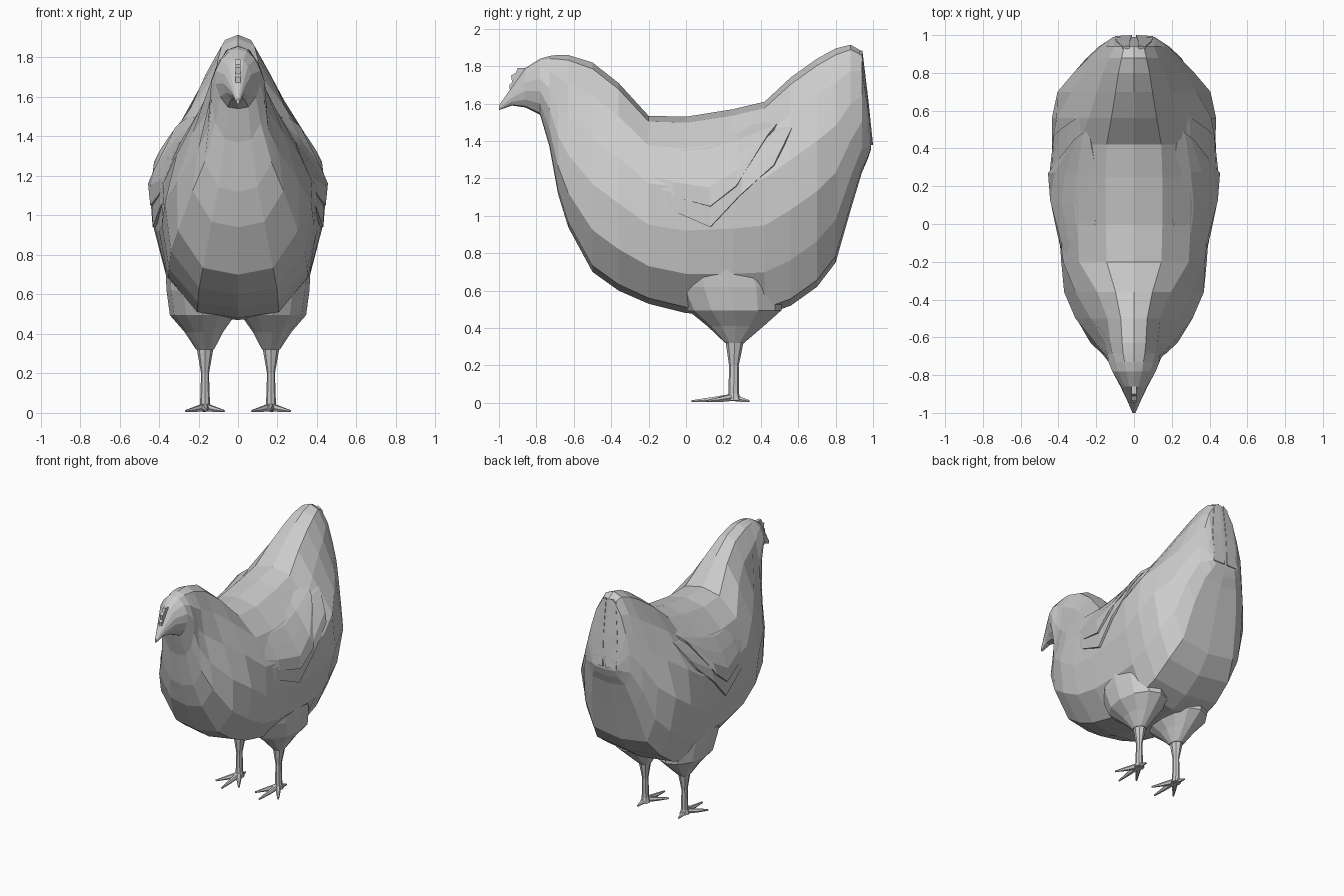
import bpy
import bmesh
from math import sin, cos, pi
from mathutils import Vector

if "Cube" in bpy.data.objects:
    bpy.data.objects.remove(bpy.data.objects["Cube"])


def make(name, verts, faces):
    me = bpy.data.meshes.new(name)
    me.from_pydata([tuple(v) for v in verts], [], faces)
    bm = bmesh.new()
    bm.from_mesh(me)
    bmesh.ops.recalc_face_normals(bm, faces=bm.faces)
    bm.to_mesh(me)
    bm.free()
    ob = bpy.data.objects.new(name, me)
    bpy.context.collection.objects.link(ob)
    return ob


def loft(name, rings):
    n = len(rings[0])
    verts = [v for r in rings for v in r]
    faces = [(i * n + j, i * n + (j + 1) % n, (i + 1) * n + (j + 1) % n, (i + 1) * n + j)
             for i in range(len(rings) - 1) for j in range(n)]
    faces.append(tuple(range(n))[::-1])
    faces.append(tuple(range(len(verts) - n, len(verts))))
    return make(name, verts, faces)


def mirror(ob):
    ob.modifiers.new("mirror", 'MIRROR').use_mirror_merge = False
    return ob


# Body stations along y: y, bottom z, top z, half widths at four heights
STATIONS = [
    (-1.0, 1.565, 1.59, .008, .008, .008, .006),
    (-.93, 1.59, 1.69, .03, .038, .036, .028),
    (-.86, 1.58, 1.79, .06, .072, .068, .05),
    (-.78, 1.54, 1.84, .09, .115, .115, .085),
    (-.73, 1.37, 1.855, .115, .135, .135, .10),
    (-.685, 1.12, 1.86, .17, .155, .14, .115),
    (-.63, .94, 1.86, .23, .205, .15, .125),
    (-.5, .70, 1.82, .305, .31, .23, .14),
    (-.36, .60, 1.71, .34, .37, .31, .195),
    (-.2, .53, 1.535, .35, .385, .375, .29),
    (0, .48, 1.53, .355, .40, .40, .30),
    (.25, .47, 1.57, .36, .42, .42, .30),
    (.42, .47, 1.61, .365, .43, .435, .29),
    (.56, .52, 1.74, .365, .435, .41, .24),
    (.7, .62, 1.84, .355, .405, .33, .195),
    (.8, .75, 1.895, .30, .32, .265, .165),
    (.88, 1.03, 1.915, .25, .24, .19, .13),
    (.94, 1.23, 1.88, .185, .18, .145, .105),
    (.97, 1.30, 1.64, .14, .14, .13, .11),
    (.99, 1.36, 1.46, .11, .11, .10, .09),
]
LEVELS = [0, .03, .2, .42, .64, .84, .97, 1]


def half_profile(s):
    belly = .75 if s[0] > .3 else .58
    xs = [0, s[3] * belly, *s[3:7], s[6] * .5, 0]
    return [(x, s[1] + t * (s[2] - s[1])) for x, t in zip(xs, LEVELS)]


def body_half_width(y, z):
    for a, b in zip(STATIONS, STATIONS[1:]):
        if a[0] <= y <= b[0]:
            f = (y - a[0]) / (b[0] - a[0])
            p = half_profile([u + f * (v - u) for u, v in zip(a, b)])
            for (x0, z0), (x1, z1) in zip(p, p[1:]):
                if z0 <= z <= z1:
                    return x0 + (x1 - x0) * (z - z0) / (z1 - z0)
    return 0


# Body with head and tail in one shell
rings = []
for s in STATIONS:
    p = half_profile(s)
    rings.append([(x, s[0], z) for x, z in p] + [(-x, s[0], z) for x, z in p[-2:0:-1]])
body = loft("body", rings)


# Wing layers lying on the flanks: top edge y, z and bottom edge y, z per column
def wing_layer(name, columns, lift, rows=5):
    verts, faces = [], []
    for i, (ya, za, yb, zb) in enumerate(columns):
        for j in range(rows):
            t = j / (rows - 1)
            y, z = ya + t * (yb - ya), za + t * (zb - za)
            out = (lift + .02) * min(t * 1.5, 1) * min(i, 2) / 2 - .02
            verts.append((body_half_width(y, z) + out, y, z))
    for i in range(len(columns) - 1):
        for j in range(rows - 1):
            k = i * rows + j
            faces.append((k, k + 1, k + rows + 1, k + rows))
    wing = make(name, verts, faces)
    sol = wing.modifiers.new("thickness", 'SOLIDIFY')
    sol.thickness, sol.offset = .016, 0
    mirror(wing)


wing_layer("flight_feathers", [(-.3, 1.25, -.25, 1.12), (-.1, 1.42, -.1, 1.04),
                               (.13, 1.47, .13, .94), (.36, 1.5, .29, 1.11),
                               (.6, 1.53, .47, 1.27)], .014)
wing_layer("wing_coverts", [(-.3, 1.3, -.22, 1.2), (-.1, 1.42, -.06, 1.1),
                            (.1, 1.45, .13, 1.05), (.28, 1.48, .27, 1.16),
                            (.5, 1.5, .43, 1.42)], .026)


def oval(cx, cy, z, rx, ry, n=12):
    return [(cx + rx * cos(2 * pi * k / n), cy + ry * sin(2 * pi * k / n), z) for k in range(n)]


# Thighs tapering into shins; the thighs are fused with the body
LEG = [(.167, .26, .32, .045, .05), (.173, .265, .41, .098, .15), (.18, .26, .495, .165, .25),
       (.19, .235, .62, .172, .28), (.2, .2, .8, .17, .24)]
thighs = mirror(loft("thighs", [oval(*r) for r in LEG]))
thighs.hide_render = True
thighs.hide_viewport = True
fuse = body.modifiers.new("thighs", 'BOOLEAN')
fuse.operation, fuse.solver, fuse.object = 'UNION', 'EXACT', thighs
SHIN = [(.167, .255, .012, .035, .04), (.167, .255, .05, .025, .028), (.167, .256, .2, .02, .026),
        (.167, .26, .325, .042, .048)]
mirror(loft("shins", [oval(*r, n=8) for r in SHIN]))


# Toes: tapered tubes from the ankle
def tube(name, path, radii, n=6):
    out = []
    d = Vector(path[-1]) - Vector(path[0])
    side = Vector((d.y, -d.x, 0)).normalized()
    for p, r in zip(path, radii):
        out.append([Vector(p) + side * r * cos(2 * pi * k / n) + Vector((0, 0, r * sin(2 * pi * k / n)))
                    for k in range(n)])
    return loft(name, out)


for name, tx, ty in (("inner_toe", .07, .11), ("middle_toe", .16, .03),
                     ("outer_toe", .265, .11), ("back_toe", .175, .34)):
    mid = ((.167 + tx) / 2, (.25 + ty) / 2, .018)
    mirror(tube(name, [(.167, .25, .03), mid, (tx, ty, .009)], [.022, .015, .006]))

# Small comb above the beak
PROFILE = [(-.94, 1.66), (-.945, 1.70), (-.93, 1.715), (-.935, 1.75), (-.91, 1.765),
           (-.90, 1.79), (-.86, 1.79), (-.87, 1.68)]
loft("comb", [[(x, y, z) for y, z in PROFILE] for x in (-.012, .012)])

# Tail feathers leaving a groove down the middle of the rear
mirror(loft("tail_feathers", [
    [(.02, .91, 1.86), (.06, .90, 1.86), (.06, .94, 1.86), (.02, .943, 1.885)],
    [(.02, .93, 1.62), (.10, .93, 1.62), (.095, .97, 1.62), (.02, .975, 1.62)],
    [(.01, .95, 1.38), (.11, .95, 1.38), (.10, .995, 1.38), (.01, 1.0, 1.38)]]))
